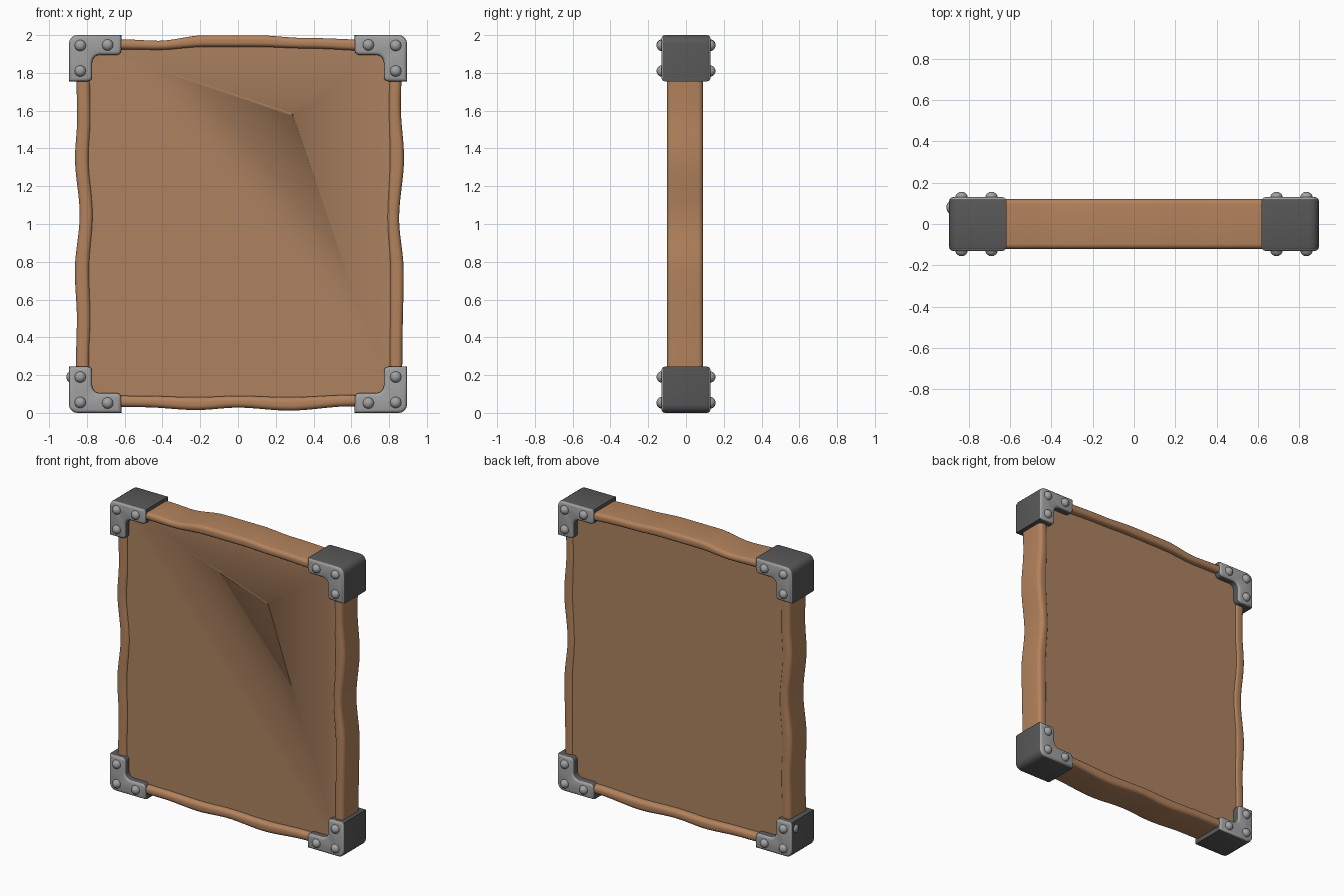
import bpy, bmesh, math
from mathutils import Vector

if "Cube" in bpy.data.objects:
    bpy.data.objects.remove(bpy.data.objects["Cube"])


def mat(name, rgb):
    m = bpy.data.materials.new(name)
    m.diffuse_color = (*rgb, 1)
    m.use_nodes = True
    m.node_tree.nodes["Principled BSDF"].inputs["Base Color"].default_value = m.diffuse_color
    return m


PANEL = mat("panel wood", (0.42, 0.225, 0.118))
FRAME = mat("frame wood", (0.45, 0.225, 0.108))
LIGHT = mat("light iron", (0.36, 0.36, 0.36))
DARK = mat("dark iron", (0.10, 0.097, 0.097))


def finish(name, bm, mats, angle=40):
    bmesh.ops.recalc_face_normals(bm, faces=bm.faces)
    me = bpy.data.meshes.new(name)
    bm.to_mesh(me)
    bm.free()
    for m in mats:
        me.materials.append(m)
    me.shade_smooth()
    me.set_sharp_from_angle(angle=math.radians(angle))
    ob = bpy.data.objects.new(name, me)
    bpy.context.collection.objects.link(ob)
    return ob


def sample(pts, t):
    """Smoothly interpolate (t, a, b) stations."""
    for p, q in zip(pts, pts[1:]):
        if t <= q[0]:
            break
    k = min(max((t - p[0]) / (q[0] - p[0]), 0), 1)
    k = k * k * (3 - 2 * k)
    return p[1] + (q[1] - p[1]) * k, p[2] + (q[2] - p[2]) * k


def rounded(w, h, r, n=5):
    """Rounded rectangle section, centred on the origin."""
    out = []
    for i, (sx, sy) in enumerate(((1, 1), (-1, 1), (-1, -1), (1, -1))):
        for j in range(n + 1):
            a = math.pi / 2 * (i + j / n)
            out.append((sx * (w - r) + r * math.cos(a), sy * (h - r) + r * math.sin(a)))
    return out


def wavy_bar(name, pts, y0, y1, radius, along_x):
    """Hand-cut rail: rounded section swept along wavy inner and outer edges."""
    bm = bmesh.new()
    rings, n = [], 56
    for i in range(n + 1):
        t = pts[0][0] + (pts[-1][0] - pts[0][0]) * i / n
        a, b = sample(pts, t)
        ring = []
        for u, v in rounded(abs(a - b) / 2, (y1 - y0) / 2, radius):
            c, y = (a + b) / 2 + u, (y0 + y1) / 2 + v
            ring.append(bm.verts.new((t, y, c) if along_x else (c, y, t)))
        rings.append(ring)
    for r, s in zip(rings, rings[1:]):
        for k in range(len(r)):
            m = (k + 1) % len(r)
            bm.faces.new((r[k], r[m], s[m], s[k]))
    bm.faces.new(rings[0])
    bm.faces.new(rings[-1])
    return finish(name, bm, [FRAME])


# Frame rails: (position, outer edge, inner edge)
wavy_bar("left_rail", [(0.06, -.86, -.78), (.3, -.857, -.787), (.5, -.853, -.78), (.75, -.864, -.787),
                       (1.05, -.838, -.768), (1.35, -.863, -.79), (1.55, -.852, -.78), (1.94, -.858, -.785)],
         -0.10, 0.09, 0.026, False)
wavy_bar("right_rail", [(0.06, .865, .8), (.3, .87, .803), (.75, .877, .805), (1.03, .853, .79),
                        (1.35, .879, .803), (1.62, .862, .797), (1.94, .87, .805)],
         -0.10, 0.09, 0.026, False)
wavy_bar("top_rail", [(-.84, 1.97, 1.915), (-.6, 1.977, 1.925), (-.42, 1.97, 1.922), (-.18, 1.999, 1.938),
                      (.1, 1.999, 1.938), (.35, 1.985, 1.93), (.84, 1.97, 1.91)],
         -0.12, 0.12, 0.023, True)
wavy_bar("bottom_rail", [(-.84, .035, .095), (-.5, .03, .09), (-.22, .015, .083), (0, .028, .09),
                         (.27, .012, .083), (.6, .035, .095), (.84, .035, .095)],
         -0.12, 0.12, 0.026, True)

# Recessed wooden panel
bm = bmesh.new()
bmesh.ops.create_cube(bm, size=1)
for v in bm.verts:
    v.co = Vector((v.co.x * 1.63, v.co.y * 0.165 - 0.002, 1 + v.co.z * 1.9))
panel = finish("panel", bm, [PANEL])

# Small nick cut in the front of the panel
bm = bmesh.new()
tri = [(0.274, 1.605), (0.292, 1.585), (0.297, 1.548)]
base = [bm.verts.new((x, -0.14, z)) for x, z in tri]
tip = bm.verts.new((0.289, -0.055, 1.578))
bm.faces.new(base)
for i in range(3):
    bm.faces.new((base[i], base[(i + 1) % 3], tip))
nick = finish("nick_cutter", bm, [PANEL])
nick.hide_render = True
nick.hide_viewport = True
cut = panel.modifiers.new("nick", "BOOLEAN")
cut.operation = "DIFFERENCE"
cut.object = nick


def rivet(name, loc, axis, r=0.03, h=0.028):
    """Domed rivet head flattened along one axis."""
    bm = bmesh.new()
    bmesh.ops.create_uvsphere(bm, u_segments=16, v_segments=10, radius=1)
    s = [r, r, r]
    s[axis] = h
    for v in bm.verts:
        v.co = Vector(loc) + Vector((v.co.x * s[0], v.co.y * s[1], v.co.z * s[2]))
    finish(name, bm, [LIGHT])


def arc(cx, cz, r, a0, a1, n=4):
    return [(cx + r * math.cos(math.radians(a0 + (a1 - a0) * i / n)),
             cz + r * math.sin(math.radians(a0 + (a1 - a0) * i / n))) for i in range(n + 1)]


def corner(name, sx, sz):
    """L-shaped iron corner; distances measured inward from the outer corner."""
    outline = (arc(0.045, 0.045, 0.045, 180, 270) + [(0.277, 0.0)] +
               arc(0.252, 0.08, 0.025, 0, 90) + arc(0.163, 0.145, 0.04, 270, 180) +
               arc(0.098, 0.22, 0.025, 0, 90) + [(0.0, 0.245)])
    bm = bmesh.new()
    loops = [[bm.verts.new((sx * (0.895 - u), y, 1 + sz * (1 - w))) for u, w in outline]
             for y in (-0.13, 0.13)]
    caps = [bm.faces.new(l) for l in loops]
    for k in range(len(outline)):
        m = (k + 1) % len(outline)
        bm.faces.new((loops[0][k], loops[0][m], loops[1][m], loops[1][k]))
    bmesh.ops.recalc_face_normals(bm, faces=bm.faces)
    rims = list({e for f in caps for e in f.edges})
    bmesh.ops.bevel(bm, geom=rims, offset=0.018, segments=3, profile=0.5, affect="EDGES")
    bm.normal_update()
    # Plates facing front and back are light, the wrapped sides are dark
    for f in bm.faces:
        f.material_index = 1 if abs(f.normal.y) < 0.3 else 0
    finish(name, bm, [LIGHT, DARK], 50)
    for side, y in (("front", -0.128), ("back", 0.128)):
        for i, (u, w) in enumerate(((0.06, 0.055), (0.205, 0.052), (0.06, 0.19))):
            rivet(f"{name}_{side}_rivet_{i + 1}", (sx * (0.895 - u), y, 1 + sz * (1 - w)), 1)


for sx, h in ((-1, "left"), (1, "right")):
    for sz, v in ((-1, "bottom"), (1, "top")):
        corner(f"{v}_{h}_corner", sx, sz)
# Single side rivet on the lower left corner
rivet("side_rivet", (-0.89, 0.08, 0.19), 0, 0.028, 0.018)
